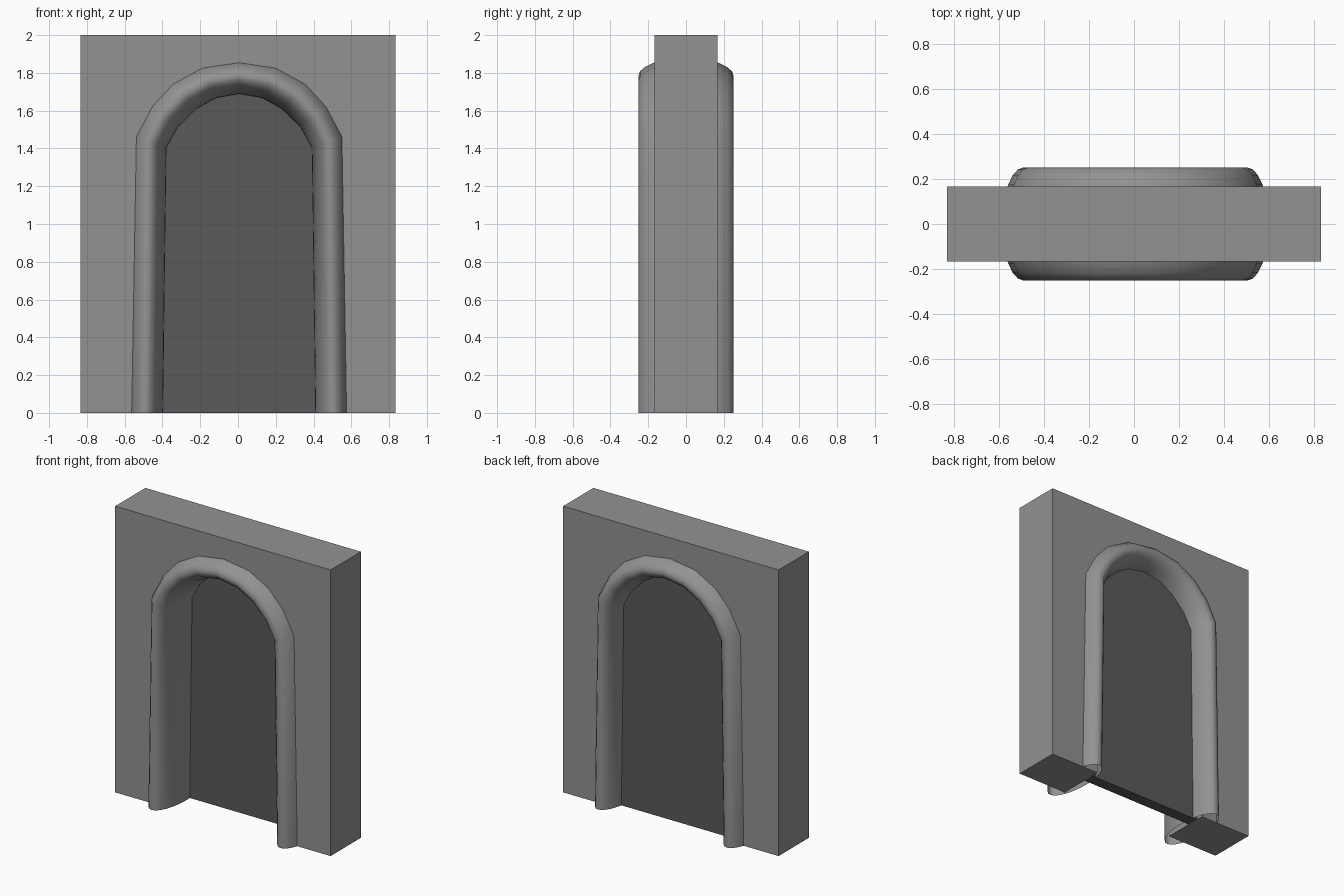
import bpy, bmesh, math

if "Cube" in bpy.data.objects:
    bpy.data.objects.remove(bpy.data.objects["Cube"])

SLAB_W, SLAB_D, SLAB_H = 0.833, 0.167, 2.0   # half width, half depth, height
SHIFT = 0.006                                # arch sits slightly off centre

# Arch stations, left half: (outer x, outer z, inner x, inner z) at the wall face
half = [(-0.570, 0.0, -0.402, 0.0),
        (-0.545, 1.463, -0.384, 1.405),
        (-0.460, 1.622, -0.324, 1.512),
        (-0.352, 1.740, -0.225, 1.610),
        (-0.195, 1.826, -0.122, 1.666)]
stations = half + [(0, 1.855, 0, 1.688)] + [(-a, b, -c, d) for a, b, c, d in reversed(half)]


def arch_point(s, t):
    """Point across the arch band: t = 0 inner edge, t = 1 outer edge."""
    return (s[2] + (s[0] - s[2]) * t + SHIFT, s[3] + (s[1] - s[3]) * t)


def make_grey(name, value):
    mat = bpy.data.materials.new(name)
    mat.diffuse_color = (value, value, value, 1)
    mat.use_nodes = True
    mat.node_tree.nodes["Principled BSDF"].inputs["Base Color"].default_value = mat.diffuse_color
    return mat


def finish(name, bm, mat):
    bmesh.ops.recalc_face_normals(bm, faces=bm.faces)
    mesh = bpy.data.meshes.new(name)
    bm.to_mesh(mesh)
    bm.free()
    mesh.materials.append(mat)
    ob = bpy.data.objects.new(name, mesh)
    bpy.context.collection.objects.link(ob)
    return ob


def prism(name, outline, y0, y1, mat):
    """Extrude an x-z outline from y0 to y1."""
    bm = bmesh.new()
    face = bm.faces.new([bm.verts.new((x, y0, z)) for x, z in outline])
    ext = bmesh.ops.extrude_face_region(bm, geom=[face])
    verts = [g for g in ext["geom"] if isinstance(g, bmesh.types.BMVert)]
    bmesh.ops.translate(bm, verts=verts, vec=(0, y1 - y0, 0))
    return finish(name, bm, mat)


stone = make_grey("stone_grey", 0.29)
dark = make_grey("dark_grey", 0.1)

# Wall slab with the arched opening, its edge hidden inside the moulding
opening = [arch_point(s, 0.25) for s in stations]
wall = [(SLAB_W, 0), (SLAB_W, SLAB_H), (-SLAB_W, SLAB_H), (-SLAB_W, 0)]
prism("wall", wall + opening, -SLAB_D, SLAB_D, stone)

# Recessed door panel, nearer the back
prism("door_panel", opening, 0.035, 0.115, dark)

# Arch moulding: elliptical section passing through the wall, open at the floor
DEPTH, ACROSS, SEG = 0.252, 0.571, 24
profile = [(ACROSS * (1 + math.cos(a)), DEPTH * math.sin(a))
           for a in (2 * math.pi * i / SEG for i in range(SEG))]
bm = bmesh.new()
rings = []
for s in stations:
    ring = []
    for t, y in profile:
        x, z = arch_point(s, t)
        ring.append(bm.verts.new((x, y, z)))
    rings.append(ring)
for r0, r1 in zip(rings, rings[1:]):
    for i in range(SEG):
        j = (i + 1) % SEG
        bm.faces.new((r0[i], r0[j], r1[j], r1[i]))
moulding = finish("arch_moulding", bm, stone)
bpy.context.view_layer.objects.active = moulding
moulding.select_set(True)
bpy.ops.object.shade_smooth_by_angle(angle=math.radians(40))
